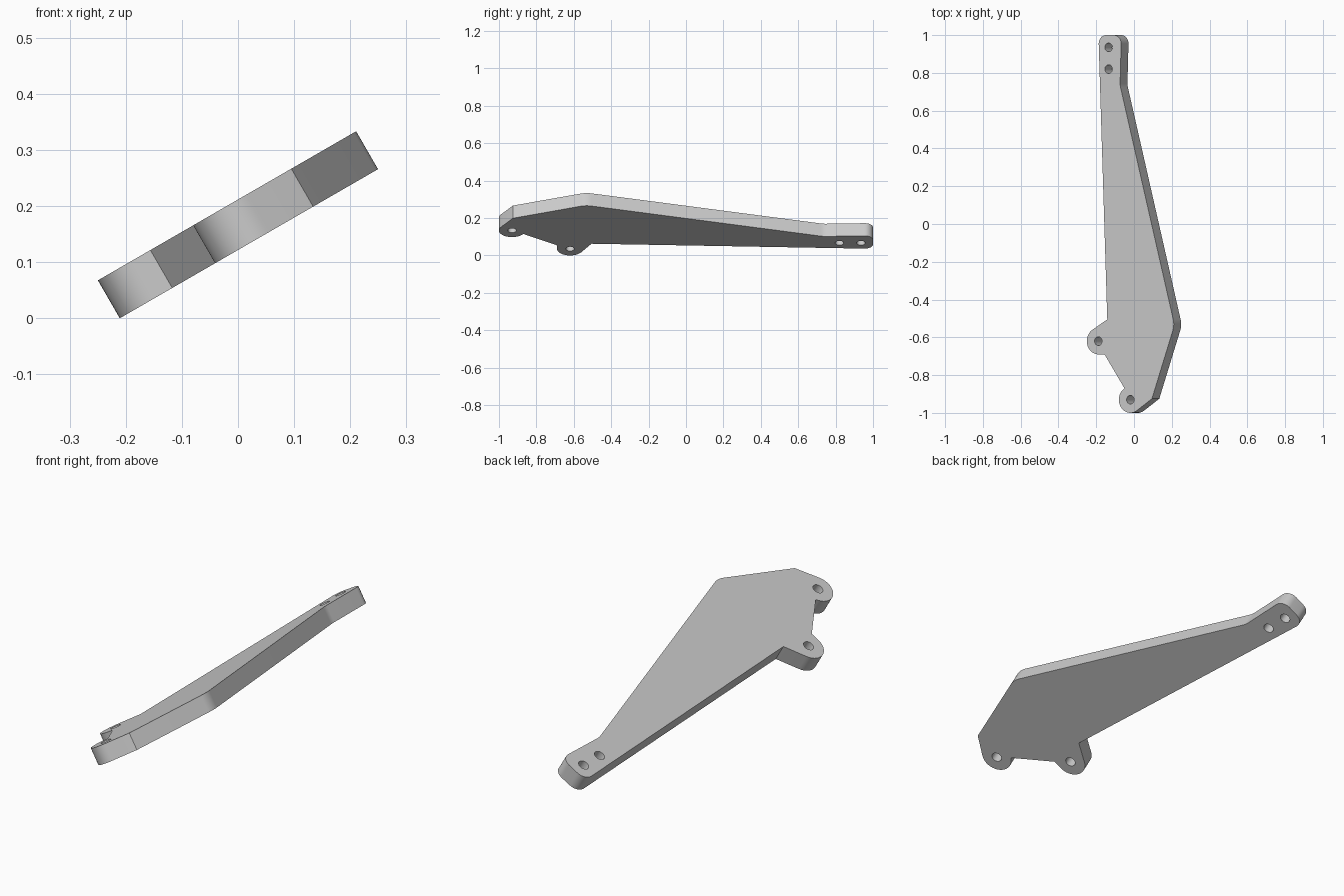
import bpy, bmesh
from math import radians, cos, sin
from mathutils import Vector

if "Cube" in bpy.data.objects:
    bpy.data.objects.remove(bpy.data.objects["Cube"])

THICK = 0.078
TILT = radians(30)


def arc(cx, cy, r, a0, a1, n=20):
    """Points along an arc, angles in degrees."""
    return [Vector((cx + r * cos(radians(a0 + (a1 - a0) * i / n)),
                    cy + r * sin(radians(a0 + (a1 - a0) * i / n)))) for i in range(n + 1)]


def fillet(prev, corner, nxt, r, n=10):
    """Rounded corner of radius r between two straight edges."""
    p, c, q = Vector(prev), Vector(corner), Vector(nxt)
    d0, d1 = (p - c).normalized(), (q - c).normalized()
    half = d0.angle(d1) / 2
    a = c + d0 * (r / abs(sin(half) / cos(half)))
    mid = c + (d0 + d1).normalized() * (r / sin(half))
    b = c + d1 * (a - c).length
    v0, v1 = a - mid, b - mid
    ang = v0.angle(v1)
    return [mid + (v0 * sin((1 - i / n) * ang) + v1 * sin(i / n * ang)) / sin(ang)
            for i in range(n + 1)]


# Outline of the plate in its own plane, anticlockwise from the notch
step = (0.125, -0.505)
tip_l, tip_r = (0.071, 1.0), (0.211, 1.0)
neck, belly, heel = (0.203, 0.735), (0.536, -0.535), (0.398, -0.925)
outline = [Vector(step)]
outline += arc(0.07, -0.62, 0.07, 121, 270)            # side lug
outline += [Vector((0.108, -0.69))]
outline += arc(0.266, -0.93, 0.07, 121, 304)           # end lug
outline += [Vector(heel)]
outline += fillet(heel, belly, neck, 0.10)
outline += fillet(belly, neck, tip_r, 0.10)
outline += fillet(neck, tip_r, tip_l, 0.045)
outline += fillet(tip_r, tip_l, step, 0.045)

# Bolt holes
holes = [arc(x, y, 0.023, 0, 345, 23) for x, y in
         ((0.07, -0.62), (0.266, -0.93), (0.133, 0.935), (0.133, 0.82))]

# Extruded flat profile
curve = bpy.data.curves.new("bracket_profile", 'CURVE')
curve.dimensions = '2D'
curve.fill_mode = 'BOTH'
curve.extrude = THICK / 2
for loop in [outline] + holes:
    s = curve.splines.new('POLY')
    s.points.add(len(loop) - 1)
    for pt, v in zip(s.points, loop):
        pt.co = (v.x, v.y, 0, 1)
    s.use_cyclic_u = True
profile = bpy.data.objects.new("bracket_profile", curve)
bpy.context.collection.objects.link(profile)
bpy.context.view_layer.update()
mesh = bpy.data.meshes.new_from_object(
    profile.evaluated_get(bpy.context.evaluated_depsgraph_get()))
bpy.data.objects.remove(profile)

bm = bmesh.new()
bm.from_mesh(mesh)
bmesh.ops.remove_doubles(bm, verts=bm.verts, dist=1e-5)
bmesh.ops.recalc_face_normals(bm, faces=bm.faces)
bm.to_mesh(mesh)
bm.free()

# Tilted bracket plate
plate = bpy.data.objects.new("bracket_plate", mesh)
bpy.context.collection.objects.link(plate)
plate.rotation_euler.y = -TILT
plate.location = (-0.2302, 0, THICK / 2 * cos(TILT))
bpy.context.view_layer.objects.active = plate
plate.select_set(True)
bpy.ops.object.shade_smooth_by_angle(angle=radians(30))
